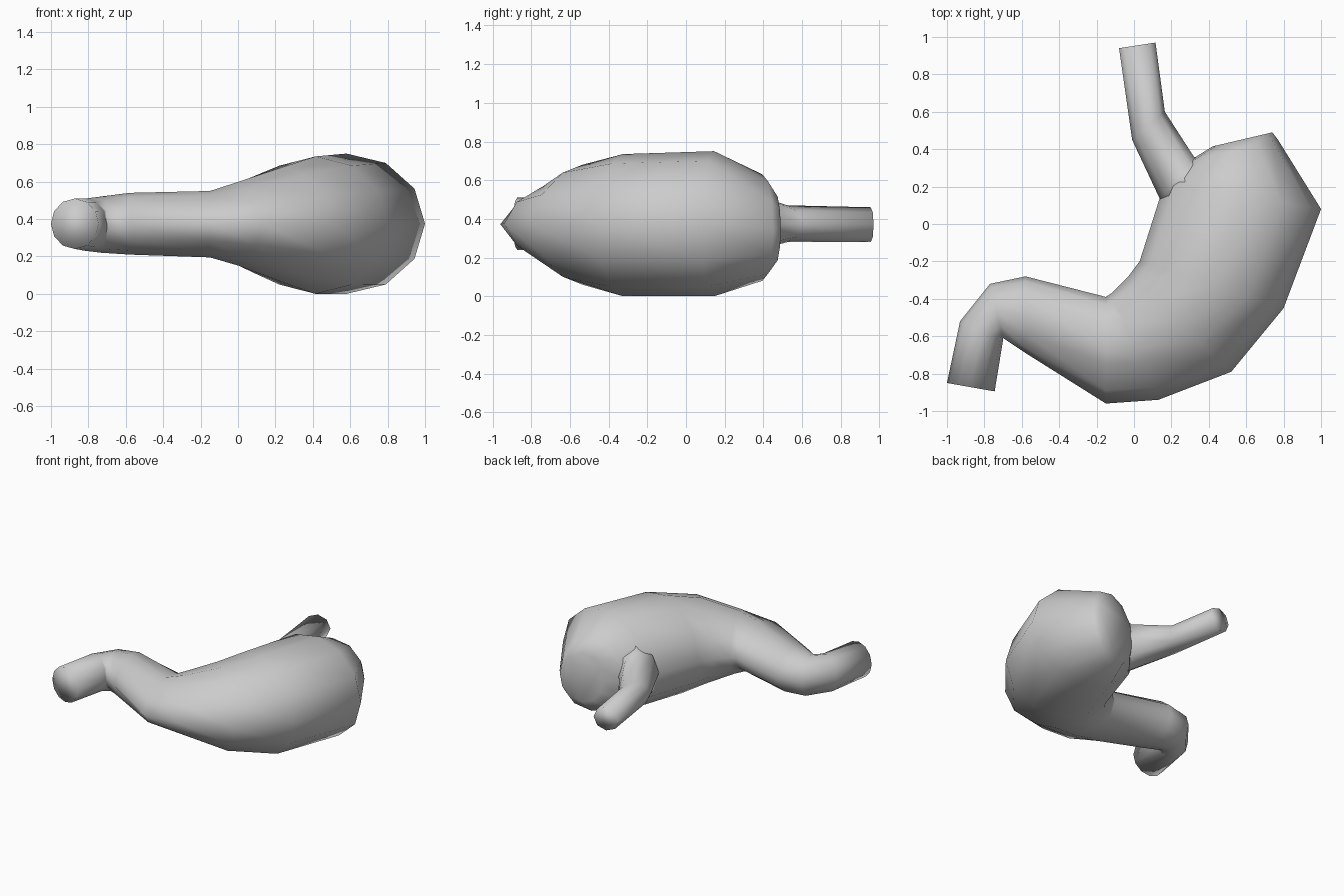
import bpy, bmesh, math

if "Cube" in bpy.data.objects:
    bpy.data.objects.remove(bpy.data.objects["Cube"])

mat = bpy.data.materials.new("plain grey")
mat.diffuse_color = (0.6, 0.6, 0.6, 1)
mat.use_nodes = True
mat.node_tree.nodes["Principled BSDF"].inputs["Base Color"].default_value = mat.diffuse_color


def loft(name, sections, sides):
    """Skin rings; each is (inner xy, outer xy, z low, z high, outer-edge pinch)."""
    bm = bmesh.new()
    rings = []
    for (ax, ay), (bx, by), lo, hi, pinch in sections:
        ring = []
        for i in range(sides):
            a = 2 * math.pi * i / sides
            c = math.cos(a)
            if c > 0:
                c = c ** pinch
            t = 0.5 + 0.5 * c
            z = (lo + hi) / 2 + (hi - lo) / 2 * math.sin(a)
            ring.append(bm.verts.new((ax + (bx - ax) * t, ay + (by - ay) * t, z)))
        rings.append(ring)
    for r, s in zip(rings, rings[1:]):
        for i in range(sides):
            j = (i + 1) % sides
            bm.faces.new((r[i], r[j], s[j], s[i]))
    bm.faces.new(rings[0])
    bm.faces.new(rings[-1])
    bmesh.ops.recalc_face_normals(bm, faces=bm.faces)
    for f in bm.faces:
        f.smooth = True
    me = bpy.data.meshes.new(name)
    bm.to_mesh(me)
    bm.free()
    me.materials.append(mat)
    ob = bpy.data.objects.new(name, me)
    bpy.context.collection.objects.link(ob)
    return ob


# stomach body, from the domed top round to the outlet tube
loft("stomach_body", [
    ((0.42, 0.415), (0.74, 0.49), 0.16, 0.54, 0.8),
    ((0.30, 0.34), (0.77, 0.45), 0.08, 0.63, 0.9),
    ((0.16, 0.21), (1.00, 0.08), 0.00, 0.75, 1),
    ((0.03, -0.20), (0.80, -0.45), 0.00, 0.735, 1),
    ((-0.03, -0.28), (0.52, -0.79), 0.06, 0.68, 1.3),
    ((-0.12, -0.37), (0.13, -0.94), 0.15, 0.60, 1.8),
    ((-0.15, -0.39), (-0.15, -0.96), 0.195, 0.55, 2),
    ((-0.58, -0.28), (-0.58, -0.69), 0.21, 0.54, 1),
    ((-0.77, -0.32), (-0.70, -0.61), 0.22, 0.52, 1),
    ((-0.93, -0.52), (-0.70, -0.62), 0.23, 0.51, 1),
    ((-1.00, -0.85), (-0.745, -0.895), 0.24, 0.51, 1),
], 12)

# inlet tube, flaring into the body
loft("inlet_tube", [
    ((-0.08, 0.94), (0.115, 0.97), 0.28, 0.46, 1),
    ((-0.01, 0.45), (0.165, 0.60), 0.28, 0.47, 1),
    ((0.14, 0.13), (0.32, 0.36), 0.20, 0.56, 1),
    ((0.32, 0.00), (0.56, 0.30), 0.06, 0.70, 1),
], 8)
